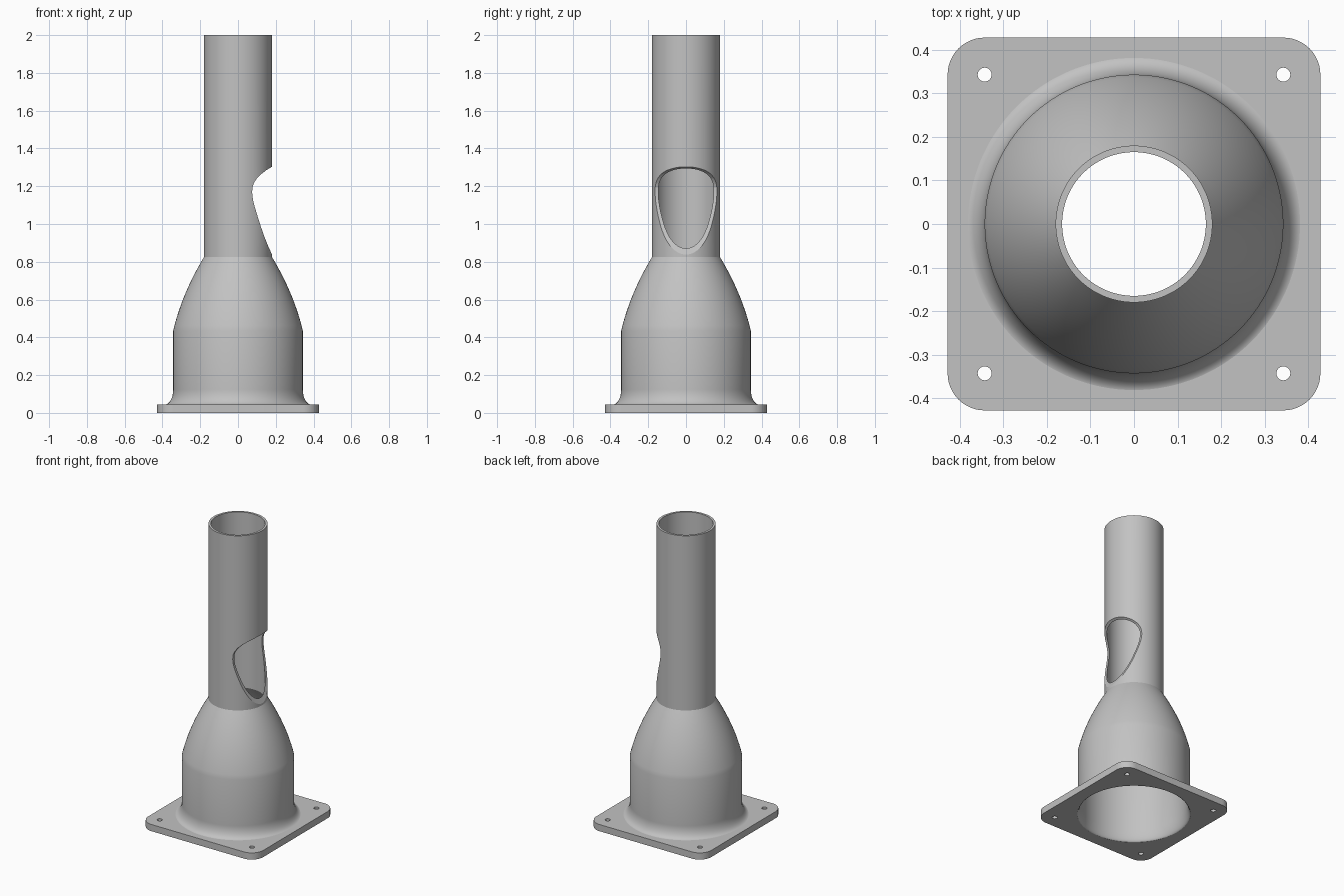
import bpy, bmesh, math
from math import sin, cos, pi

cube = bpy.data.objects.get("Cube")
if cube:
    bpy.data.objects.remove(cube, do_unlink=True)

grey = bpy.data.materials.new("light_grey")
grey.use_nodes = True
color = (0.54, 0.54, 0.54, 1)
grey.diffuse_color = color
grey.node_tree.nodes["Principled BSDF"].inputs["Base Color"].default_value = color


def activate(ob):
    bpy.ops.object.select_all(action='DESELECT')
    ob.select_set(True)
    bpy.context.view_layer.objects.active = ob


def add_mesh(name, bm):
    bmesh.ops.recalc_face_normals(bm, faces=bm.faces)
    me = bpy.data.meshes.new(name)
    bm.to_mesh(me)
    bm.free()
    ob = bpy.data.objects.new(name, me)
    bpy.context.collection.objects.link(ob)
    me.materials.append(grey)
    return ob


def lathe(name, profile, segments=128):
    """Revolve a closed (radius, z) loop around the z axis."""
    bm = bmesh.new()
    rings = [[bm.verts.new((r * cos(2 * pi * i / segments), r * sin(2 * pi * i / segments), z))
              for i in range(segments)] for r, z in profile]
    for a, b in zip(rings, rings[1:] + rings[:1]):
        for i in range(segments):
            j = (i + 1) % segments
            bm.faces.new((a[i], a[j], b[j], b[i]))
    return add_mesh(name, bm)


def arc(cx, cy, rx, ry, start, end, steps):
    return [(cx + rx * cos(start + (end - start) * k / steps),
             cy + ry * sin(start + (end - start) * k / steps)) for k in range(steps + 1)]


def cone_wall(r0, z0, r1, z1, bulge=0.018, steps=14):
    """Slightly convex line between two profile points."""
    return [(r0 + (r1 - r0) * t + 4 * bulge * t * (1 - t), z0 + (z1 - z0) * t)
            for t in (k / steps for k in range(steps + 1))]


# Hollow funnel: flared foot, drum, curved shoulder and long tube
outer = arc(0.388, 0.125, 0.045, 0.081, 1.5 * pi, pi, 16)
outer += cone_wall(0.343, 0.435, 0.18, 0.825)
outer += [(0.18, 2.0)]
inner = [(0.165, 2.0)] + cone_wall(0.327, 0.43, 0.165, 0.82)[::-1]
inner += arc(0.347, 0.08, 0.02, 0.08, pi, 1.5 * pi, 12)
funnel = lathe("funnel_body", outer + inner)

# Side opening: a curved notch extruded across the tube
notch = [(0.30, 1.365), (0.18, 1.303), (0.15, 1.285), (0.125, 1.266), (0.10, 1.242),
         (0.084, 1.217), (0.076, 1.193), (0.075, 1.165), (0.079, 1.13), (0.089, 1.09),
         (0.104, 1.04), (0.122, 0.983), (0.141, 0.929), (0.16, 0.882), (0.182, 0.834),
         (0.30, 0.834)]
bm = bmesh.new()
face = bm.faces.new([bm.verts.new((x, -0.4, z)) for x, z in notch])
ext = bmesh.ops.extrude_face_region(bm, geom=[face])
bmesh.ops.translate(bm, vec=(0, 0.8, 0),
                    verts=[v for v in ext["geom"] if isinstance(v, bmesh.types.BMVert)])
cutter = add_mesh("notch_cutter", bm)
cutter.hide_render = True
mod = funnel.modifiers.new("notch", 'BOOLEAN')
mod.operation = 'DIFFERENCE'
mod.solver = 'EXACT'
mod.object = cutter
activate(funnel)
bpy.ops.object.modifier_apply(modifier=mod.name)
bpy.data.objects.remove(cutter, do_unlink=True)
activate(funnel)
bpy.ops.object.shade_smooth_by_angle(angle=math.radians(16))

# Mounting flange: rounded square with a bore and four screw holes
HALF, CORNER, THICK, SCREW = 0.428, 0.085, 0.045, 0.343
c = HALF - CORNER
outline = []
for q, (sx, sy) in enumerate([(1, 1), (-1, 1), (-1, -1), (1, -1)]):
    outline += arc(sx * c, sy * c, CORNER, CORNER, q * pi / 2, (q + 1) * pi / 2, 12)
loops = [outline, arc(0, 0, 0.347, 0.347, 0, 2 * pi, 128)[:-1]]
for sx in (-1, 1):
    for sy in (-1, 1):
        loops.append(arc(sx * SCREW, sy * SCREW, 0.016, 0.016, 0, 2 * pi, 24)[:-1])

curve = bpy.data.curves.new("mounting_flange", 'CURVE')
curve.dimensions = '2D'
curve.fill_mode = 'BOTH'
curve.extrude = THICK / 2
for loop in loops:
    spline = curve.splines.new('POLY')
    spline.points.add(len(loop) - 1)
    for p, (x, y) in zip(spline.points, loop):
        p.co = (x, y, 0, 1)
    spline.use_cyclic_u = True
curve.materials.append(grey)
flange = bpy.data.objects.new("mounting_flange", curve)
bpy.context.collection.objects.link(flange)
flange.location.z = THICK / 2
activate(flange)
bpy.ops.object.convert(target='MESH')
flange = bpy.context.view_layer.objects.active
bm = bmesh.new()
bm.from_mesh(flange.data)
bmesh.ops.remove_doubles(bm, verts=bm.verts, dist=0.0001)
bmesh.ops.recalc_face_normals(bm, faces=bm.faces)
bm.to_mesh(flange.data)
bm.free()
bpy.ops.object.shade_smooth_by_angle(angle=math.radians(30))
